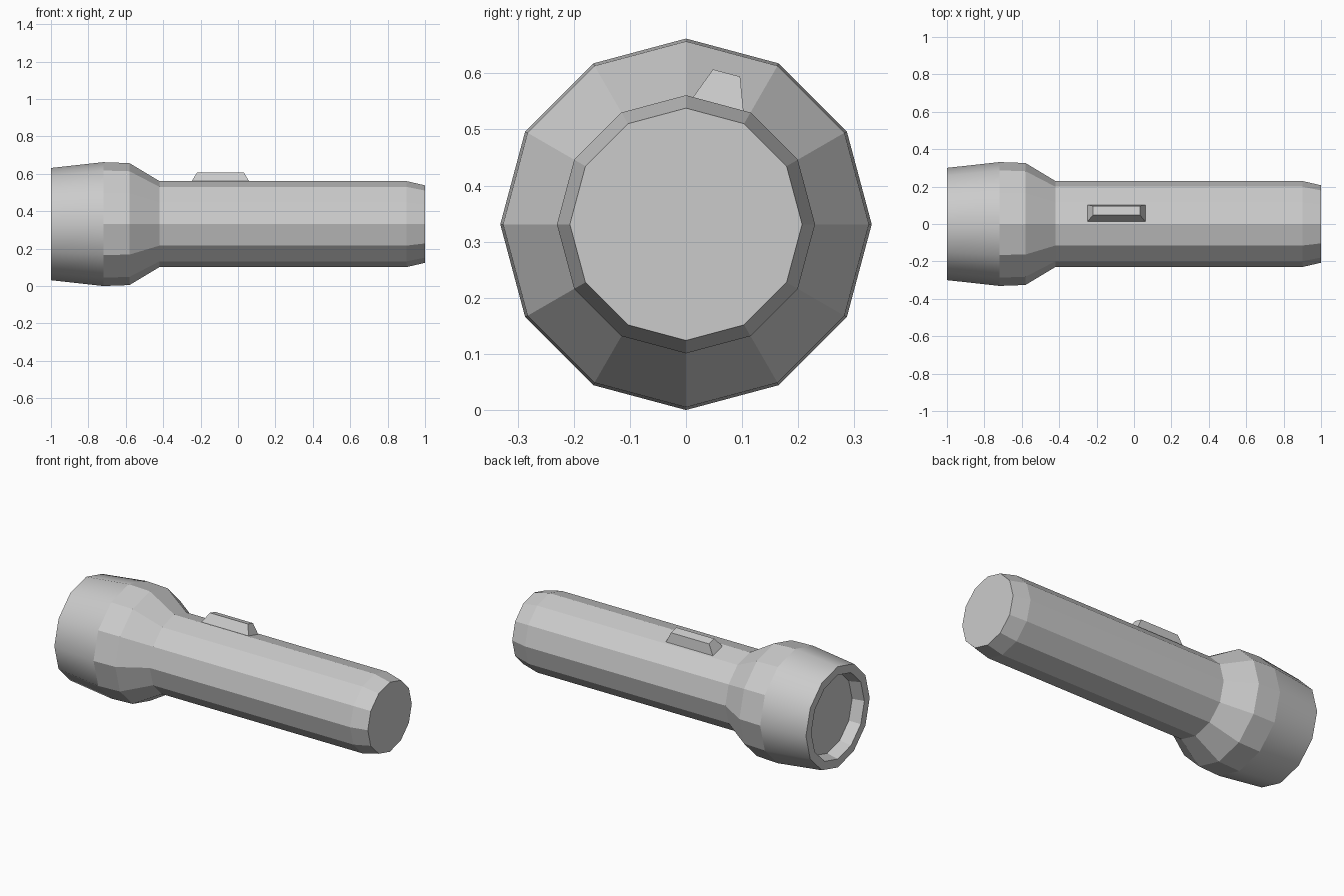
import bpy, bmesh, math
from mathutils import Matrix, Vector

SIDES = 12
AXIS_Z = 0.331

cube = bpy.data.objects.get("Cube")
if cube:
    bpy.data.objects.remove(cube, do_unlink=True)

grey = bpy.data.materials.new("plain_grey")
grey.use_nodes = True
colour = (0.6, 0.6, 0.6, 1)
grey.diffuse_color = colour
grey.node_tree.nodes["Principled BSDF"].inputs["Base Color"].default_value = colour


def finish(name, bm):
    bmesh.ops.recalc_face_normals(bm, faces=bm.faces)
    mesh = bpy.data.meshes.new(name)
    bm.to_mesh(mesh)
    bm.free()
    mesh.materials.append(grey)
    obj = bpy.data.objects.new(name, mesh)
    bpy.context.collection.objects.link(obj)
    return obj


def lathe(name, profile, smooth_band):
    """Spin (x, radius) points around the long axis and cap both ends."""
    bm = bmesh.new()
    rings = []
    for x, r in profile:
        angles = [math.tau * i / SIDES for i in range(SIDES)]
        rings.append([bm.verts.new((x, r * math.sin(a), AXIS_Z + r * math.cos(a)))
                      for a in angles])
    for k, (a, b) in enumerate(zip(rings, rings[1:])):
        for i in range(SIDES):
            j = (i + 1) % SIDES
            face = bm.faces.new((a[i], a[j], b[j], b[i]))
            face.smooth = k == smooth_band
    bm.faces.new(rings[0])
    bm.faces.new(rings[-1])
    # Keep the ends of the smooth band crisp
    for edge in bm.edges:
        edge.smooth = all(f.smooth for f in edge.link_faces)
    return finish(name, bm)


# Torch casing: recessed lens, rim, smooth bezel, flared head, barrel, tail
lathe("torch_body", [
    (-0.93, 0.235), (-1.0, 0.25), (-1.0, 0.30), (-0.72, 0.331), (-0.58, 0.326),
    (-0.42, 0.23), (0.90, 0.23), (1.0, 0.207),
], smooth_band=2)

# Sliding switch: bevelled block lying on the barrel facet beside the top edge
bm = bmesh.new()
bmesh.ops.create_cube(bm, size=1)
for v in bm.verts:
    top = v.co.z > 0
    v.co = Vector((v.co.x * (0.25 if top else 0.31),
                   v.co.y * (0.05 if top else 0.093),
                   0.057 if top else 0))
tilt = Matrix.Rotation(-math.pi / SIDES, 4, 'X')
apothem = 0.23 * math.cos(math.pi / SIDES)
place = Matrix.Translation((-0.094, 0, AXIS_Z)) @ tilt @ Matrix.Translation((0, 0, apothem))
bm.transform(place)
finish("switch", bm)
